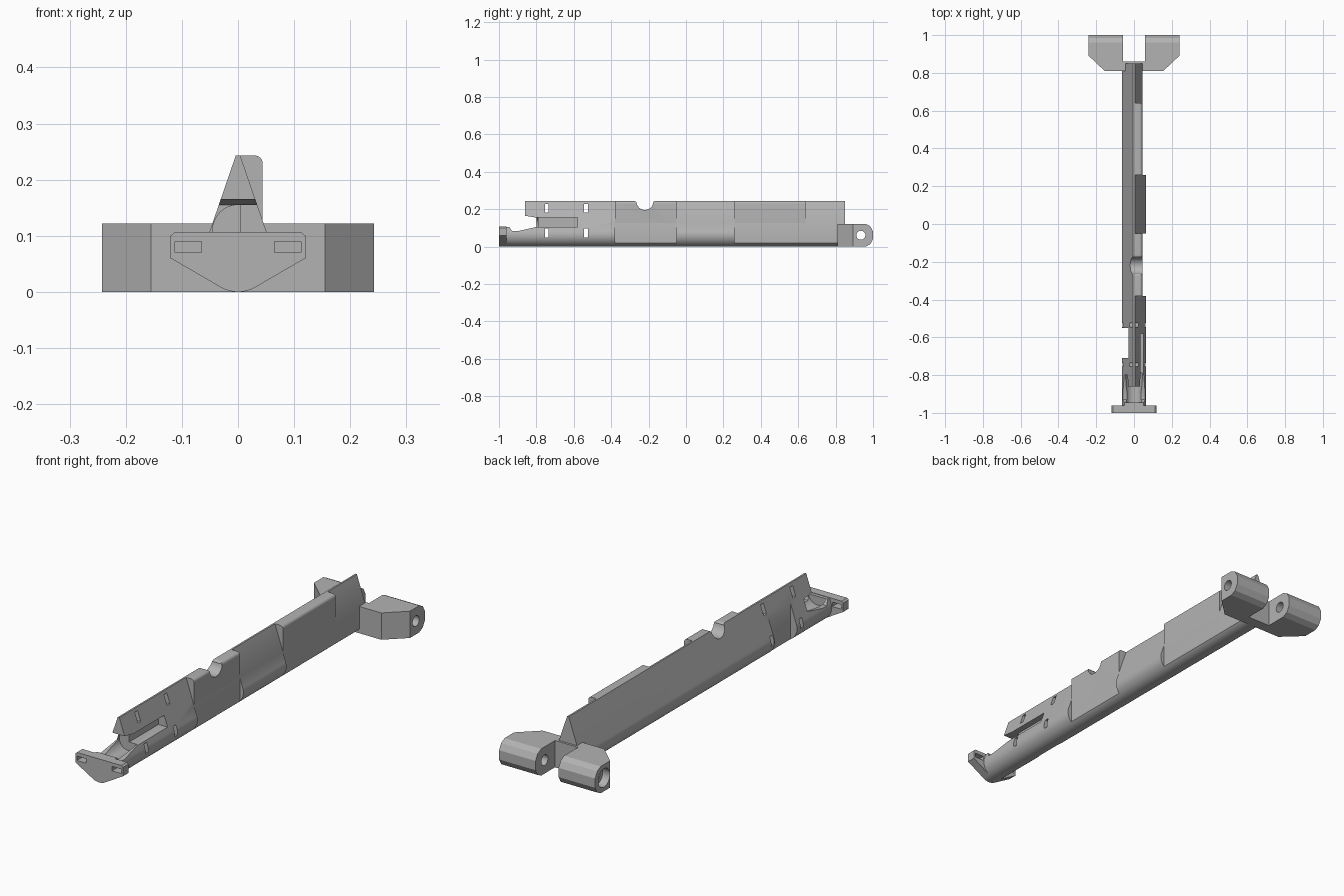
import bpy, bmesh, math
from mathutils import Vector

if "Cube" in bpy.data.objects:
    bpy.data.objects.remove(bpy.data.objects["Cube"], do_unlink=True)

grey = bpy.data.materials.new("plain_grey")
grey.use_nodes = True
grey.diffuse_color = (0.45, 0.45, 0.45, 1)
grey.node_tree.nodes["Principled BSDF"].inputs["Base Color"].default_value = (0.45, 0.45, 0.45, 1)


def prism(name, points, axis, start, end):
    """Extrude a flat outline along an axis; the outline uses the other two axes in order."""
    place = {"x": lambda p, t: (t, p[0], p[1]),
             "y": lambda p, t: (p[0], t, p[1]),
             "z": lambda p, t: (p[0], p[1], t)}[axis]
    bm = bmesh.new()
    base = bm.faces.new([bm.verts.new(place(p, start)) for p in points])
    grown = bmesh.ops.extrude_face_region(bm, geom=[base])["geom"]
    shift = Vector(place((0, 0), end - start))
    bmesh.ops.translate(bm, vec=shift, verts=[v for v in grown if isinstance(v, bmesh.types.BMVert)])
    bmesh.ops.recalc_face_normals(bm, faces=bm.faces)
    mesh = bpy.data.meshes.new(name)
    bm.to_mesh(mesh)
    bm.free()
    mesh.materials.append(grey)
    obj = bpy.data.objects.new(name, mesh)
    bpy.context.collection.objects.link(obj)
    return obj


def box(name, x0, x1, y0, y1, z0, z1):
    return prism(name, [(x0, y0), (x1, y0), (x1, y1), (x0, y1)], "z", z0, z1)


def arc(cx, cy, r, a0, a1, n):
    return [(cx + r * math.cos(math.radians(a0 + (a1 - a0) * i / n)),
             cy + r * math.sin(math.radians(a0 + (a1 - a0) * i / n))) for i in range(n + 1)]


def circle(cx, cy, r, n=32):
    return arc(cx, cy, r, 0, 360, n)[:-1]


def cut(obj, *cutters):
    for cutter in cutters:
        cutter.hide_render = True
        mod = obj.modifiers.new("cut", "BOOLEAN")
        mod.operation = "DIFFERENCE"
        mod.solver = "EXACT"
        mod.object = cutter
        bpy.context.view_layer.objects.active = obj
        bpy.ops.object.modifier_apply(modifier=mod.name)
        bpy.data.objects.remove(cutter, do_unlink=True)


def smooth(obj):
    bpy.ops.object.select_all(action="DESELECT")
    obj.select_set(True)
    bpy.context.view_layer.objects.active = obj
    bpy.ops.object.shade_smooth_by_angle(angle=math.radians(25))


R, CZ, TOP, SIDE = 0.0625, 0.0625, 0.243, 0.044

# Long teardrop beam: round belly, steep flanks, narrow ridge
teardrop = arc(0, CZ, R, -200, 20, 40) + [(0.004, TOP), (-0.004, TOP)]
beam = prism("beam", teardrop, "y", -0.97, 0.85)

# Flattened right flank
cut(beam, box("trim", SIDE, 0.1, -0.38, -0.05, -0.1, 0.3),
    box("trim", SIDE, 0.1, 0.26, 0.9, -0.1, 0.3))

# Front mouth, open trough and side slot
mouth = [(-1.1, 0.3), (-0.86, 0.3), (-0.86, 0.165), (-0.8, 0.155), (-0.8, 0.105),
         (-0.9, 0.083), (-0.93, 0.083), (-0.945, 0.105), (-1.1, 0.105)]
cut(beam, prism("mouth", mouth, "x", -0.2, 0.2),
    prism("trough", circle(0, 0.11, 0.045), "y", -0.945, -0.79),
    box("slot", 0.005, 0.2, -0.82, -0.58, 0.105, 0.155))

# Recess in the other flank
cut(beam, box("recess", -0.2, -0.03, -0.71, -0.55, -0.1, 0.21))

# Four strap holes
for y in (-0.745, -0.535):
    for z in (0.05, 0.183):
        cut(beam, box("strap", -0.2, 0.2, y - 0.01, y + 0.01, z, z + 0.046))


# Thumb notch outline with rounded lips
def notch():
    lips = arc(-0.275, TOP - 0.012, 0.012, 90, 20, 5)
    bowl = arc(-0.22, TOP - 0.002, 0.045, 190, 350, 16)
    far = [(-0.44 - y, z) for y, z in reversed(lips)]
    outline = lips + bowl + far + [(-0.165, 0.3), (-0.275, 0.3)]
    return prism("notch", outline, "x", -0.2, 0.2)


cut(beam, notch())
smooth(beam)

# Raised side blocks with a rounded top edge
block_outline = [(0, 0.05), (SIDE, 0.05)] + arc(SIDE - 0.014, TOP - 0.014, 0.014, 0, 90, 6) + [(0, TOP)]
for name, y0, y1 in (("front_block", -0.38, -0.05), ("rear_block", 0.26, 0.64)):
    block = prism(name, block_outline, "y", y0, y1)
    if name == "front_block":
        cut(block, notch())
    smooth(block)

# Front flange with two slots
flange_outline = ([(-0.112, 0.107), (-0.12, 0.1), (-0.12, 0.06)]
                  + arc(0, CZ, R, -122, -58, 14)
                  + [(0.12, 0.06), (0.12, 0.1), (0.112, 0.107)])
flange = prism("front_flange", flange_outline, "y", -1, -0.96)
for s in (-1, 1):
    cut(flange, box("slot", s * 0.0885 - 0.0235, s * 0.0885 + 0.0235, -1.1, -0.9, 0.07, 0.09))
smooth(flange)

# Rear hinge lugs
lug_outline = [(0.81, 0), (0.96, 0), (0.985, 0.013), (1, 0.04), (1, 0.082),
               (0.985, 0.109), (0.96, 0.122), (0.81, 0.122)]
for s, name in ((-1, "rear_lug_right"), (1, "rear_lug_left")):
    lug = prism(name, lug_outline, "x", s * 0.058, s * 0.242)
    corner = [(s * 0.155, 0.81), (s * 0.155, 0.7), (s * 0.3, 0.7), (s * 0.3, 0.947)]
    cut(lug, prism("corner", corner, "z", -0.1, 0.2),
        prism("bore", circle(0.935, 0.061, 0.024), "x", -0.3, 0.3))
    if s < 0:
        cut(lug, prism("counterbore", circle(0.935, 0.061, 0.042), "x", -0.3, -0.205))
    smooth(lug)

# Web joining the lugs to the beam
box("rear_web", -0.06, 0.06, 0.81, 0.86, 0, 0.122)
